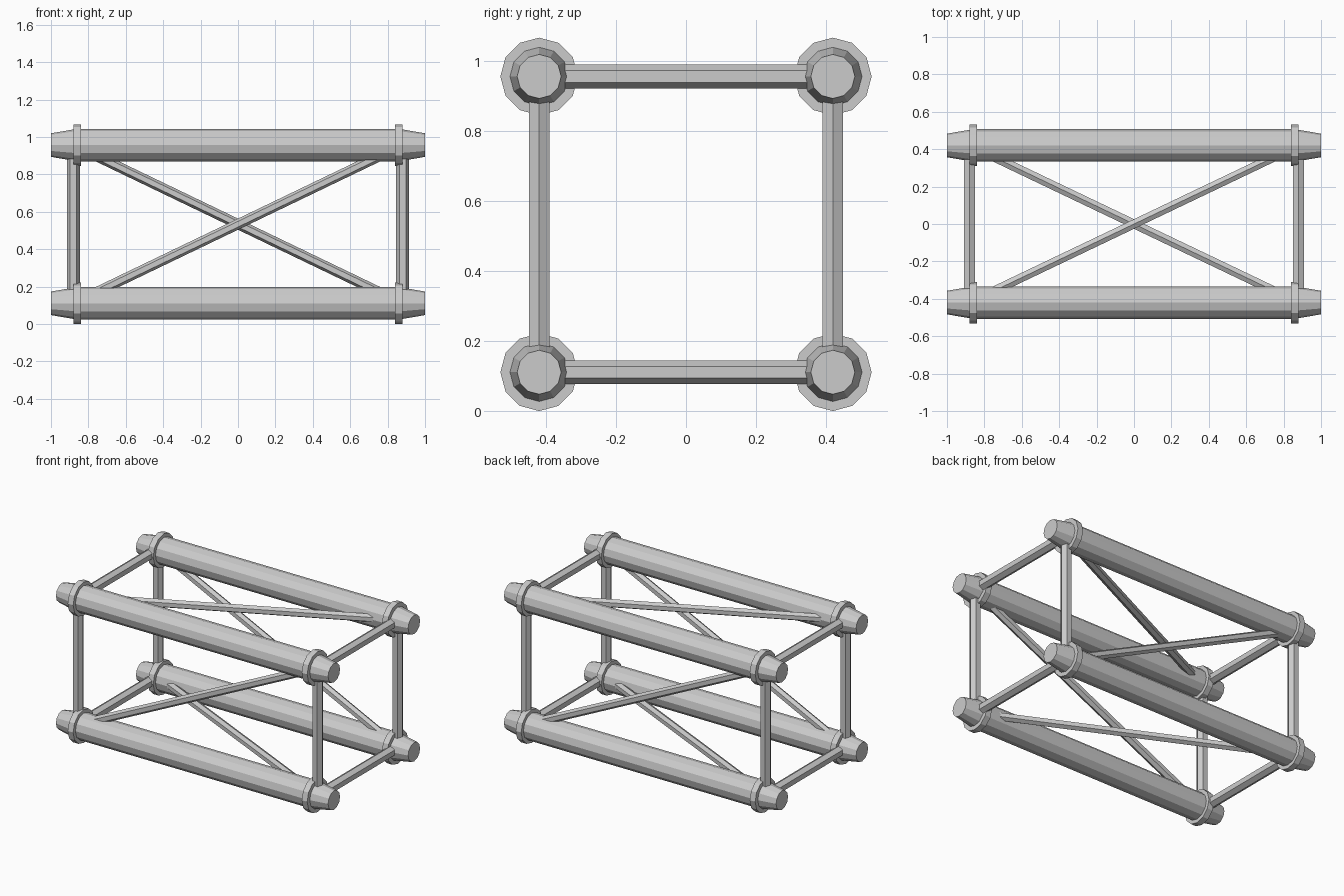
import bpy, bmesh
from mathutils import Vector

if "Cube" in bpy.data.objects:
    bpy.data.objects.remove(bpy.data.objects["Cube"])

Y, Z0, Z1 = 0.42, 0.111, 0.957   # chord axes
XS = 0.88                        # end frame position


def loft(name, rings, sides_up, sides_out, n):
    """Closed flat-faced bar through (centre, radius) rings."""
    import math
    bm = bmesh.new()
    loops = []
    for c, r in rings:
        loops.append([bm.verts.new(Vector(c) + r * (math.cos(2 * math.pi * i / n) * sides_up
                      + math.sin(2 * math.pi * i / n) * sides_out)) for i in range(n)])
    for a, b in zip(loops, loops[1:]):
        for i in range(n):
            bm.faces.new((a[i], a[(i + 1) % n], b[(i + 1) % n], b[i]))
    bm.faces.new(loops[0])
    bm.faces.new(loops[-1])
    bmesh.ops.recalc_face_normals(bm, faces=bm.faces)
    me = bpy.data.meshes.new(name)
    bm.to_mesh(me)
    bm.free()
    ob = bpy.data.objects.new(name, me)
    bpy.context.collection.objects.link(ob)
    return ob


def bar(name, a, b, r, n=6):
    """Straight bar with a corner edge in the x-z plane."""
    d = (Vector(b) - Vector(a)).normalized()
    up = d.cross(Vector((0, 1, 0)))
    up = up.normalized() if up.length > 0.01 else Vector((0, 0, 1))
    return loft(name, [(a, r), (b, r)], up, d.cross(up), n)


# Four main tubes with tapered ends and collars
for y in (-Y, Y):
    for z in (Z0, Z1):
        profile = [(-1, 0.063), (-0.86, 0.087), (0.86, 0.087), (1, 0.063)]
        loft("main_tube", [((x, y, z), r) for x, r in profile],
             Vector((0, 0, 1)), Vector((0, 1, 0)), 12)
        for s in (-1, 1):
            bar("collar", (s * 0.84, y, z), (s * 0.88, y, z), 0.111, 12)

# Square end frames
for x in (-XS, XS):
    for z in (Z0, Z1):
        bar("cross_strut", (x, -Y, z), (x, Y, z), 0.034)
    for y in (-Y, Y):
        bar("upright_strut", (x, y, Z0), (x, y, Z1), 0.034)

# One diagonal brace per long side
R = 0.027
bar("front_brace", (-XS, -Y, Z0), (XS, -Y, Z1), R)
bar("back_brace", (-XS, Y, Z1), (XS, Y, Z0), R)
bar("top_brace", (-XS, -Y, Z1), (XS, Y, Z1), R)
bar("bottom_brace", (-XS, Y, Z0), (XS, -Y, Z0), R)
